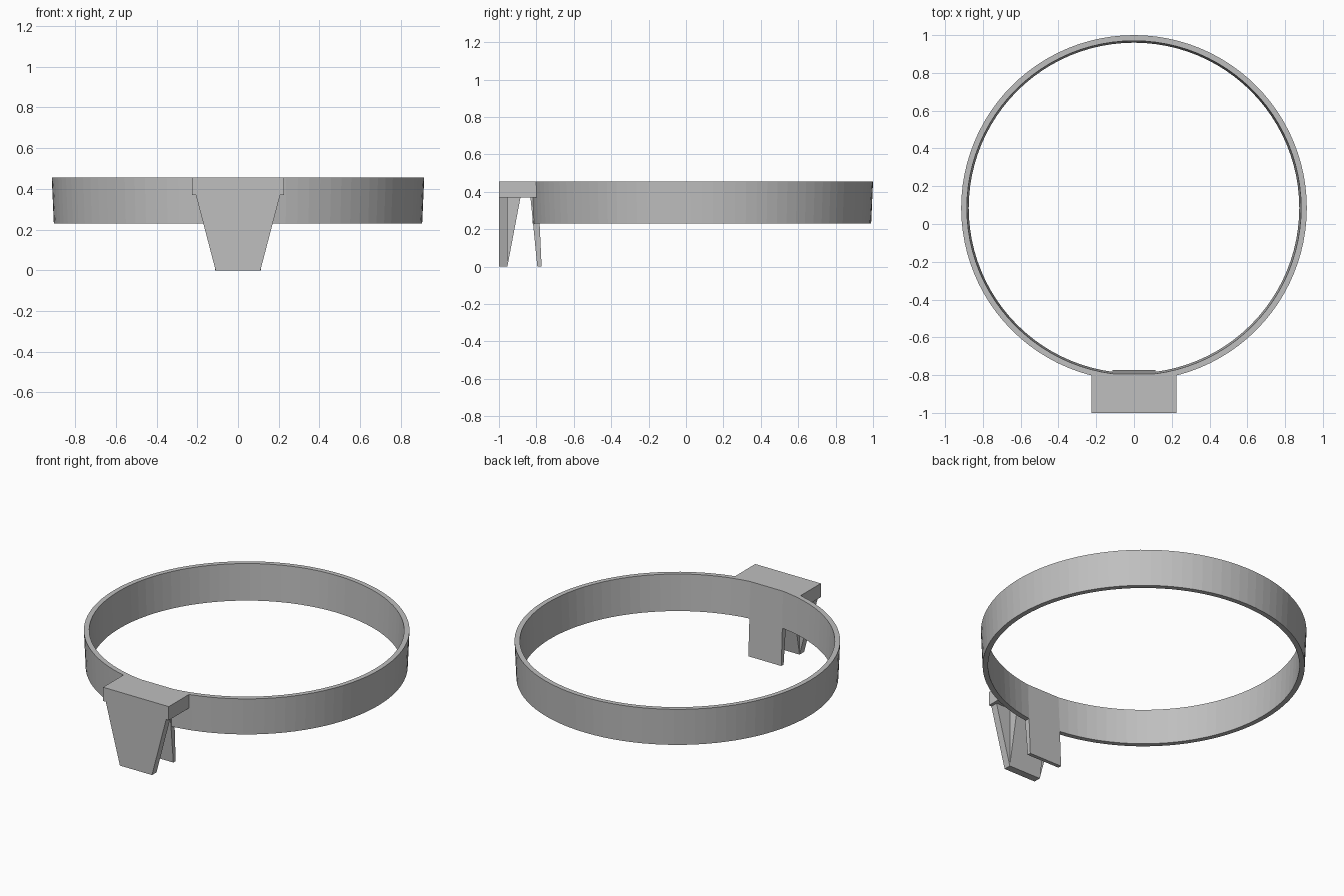
import bpy
import bmesh
import math

cube = bpy.data.objects.get("Cube")
if cube:
    bpy.data.objects.remove(cube, do_unlink=True)

RING_Y = 0.085      # ring centre
TOP, RING_BOTTOM, BLOCK_BOTTOM = 0.455, 0.23, 0.37
SEGMENTS = 96

grey = bpy.data.materials.new("plain_grey")
grey.use_nodes = True
colour = (0.52, 0.52, 0.52, 1)
grey.diffuse_color = colour
grey.node_tree.nodes["Principled BSDF"].inputs["Base Color"].default_value = colour


def finish(name, bm):
    bmesh.ops.recalc_face_normals(bm, faces=bm.faces)
    mesh = bpy.data.meshes.new(name)
    bm.to_mesh(mesh)
    bm.free()
    mesh.materials.append(grey)
    obj = bpy.data.objects.new(name, mesh)
    bpy.context.collection.objects.link(obj)
    return obj


def tapered_block(name, low, high):
    """Solid between two levels, each given as (half width, front y, back y, z)."""
    bm = bmesh.new()
    loops = []
    for half, front, back, z in (low, high):
        corners = ((-half, front), (half, front), (half, back), (-half, back))
        loops.append([bm.verts.new((x, y, z)) for x, y in corners])
    bottom, top = loops
    bm.faces.new(bottom)
    bm.faces.new(top)
    for i in range(4):
        j = (i + 1) % 4
        bm.faces.new((bottom[i], bottom[j], top[j], top[i]))
    # collapse any knife-edge ends
    bmesh.ops.remove_doubles(bm, verts=bm.verts, dist=0.0005)
    return finish(name, bm)


# Slightly flared ring, spun from a four-point section
bm = bmesh.new()
section = ((0.875, RING_BOTTOM), (0.905, RING_BOTTOM), (0.915, TOP), (0.885, TOP))
points = [bm.verts.new((0, RING_Y - r, z)) for r, z in section]
edges = [bm.edges.new((points[i], points[(i + 1) % 4])) for i in range(4)]
bmesh.ops.spin(bm, geom=points + edges, cent=(0, RING_Y, 0), axis=(0, 0, 1),
               angle=math.tau, steps=SEGMENTS, use_duplicate=False)
bmesh.ops.remove_doubles(bm, verts=bm.verts, dist=0.0005)
finish("ring", bm)

# Bridge block joining the ring to the front plate
tapered_block("bridge_block", (0.225, -1, -0.8, BLOCK_BOTTOM), (0.225, -1, -0.8, TOP))

# Front plate narrowing downwards
tapered_block("front_plate", (0.11, -1, -0.955, 0), (0.207, -1, -0.955, BLOCK_BOTTOM))

# Wedge stiffening the back of the front plate
tapered_block("plate_wedge", (0.11, -0.955, -0.955, 0), (0.11, -0.955, -0.885, BLOCK_BOTTOM))

# Leaning tab along the inside of the ring
tapered_block("inner_tab", (0.113, -0.795, -0.772, 0), (0.113, -0.84, -0.793, TOP))
